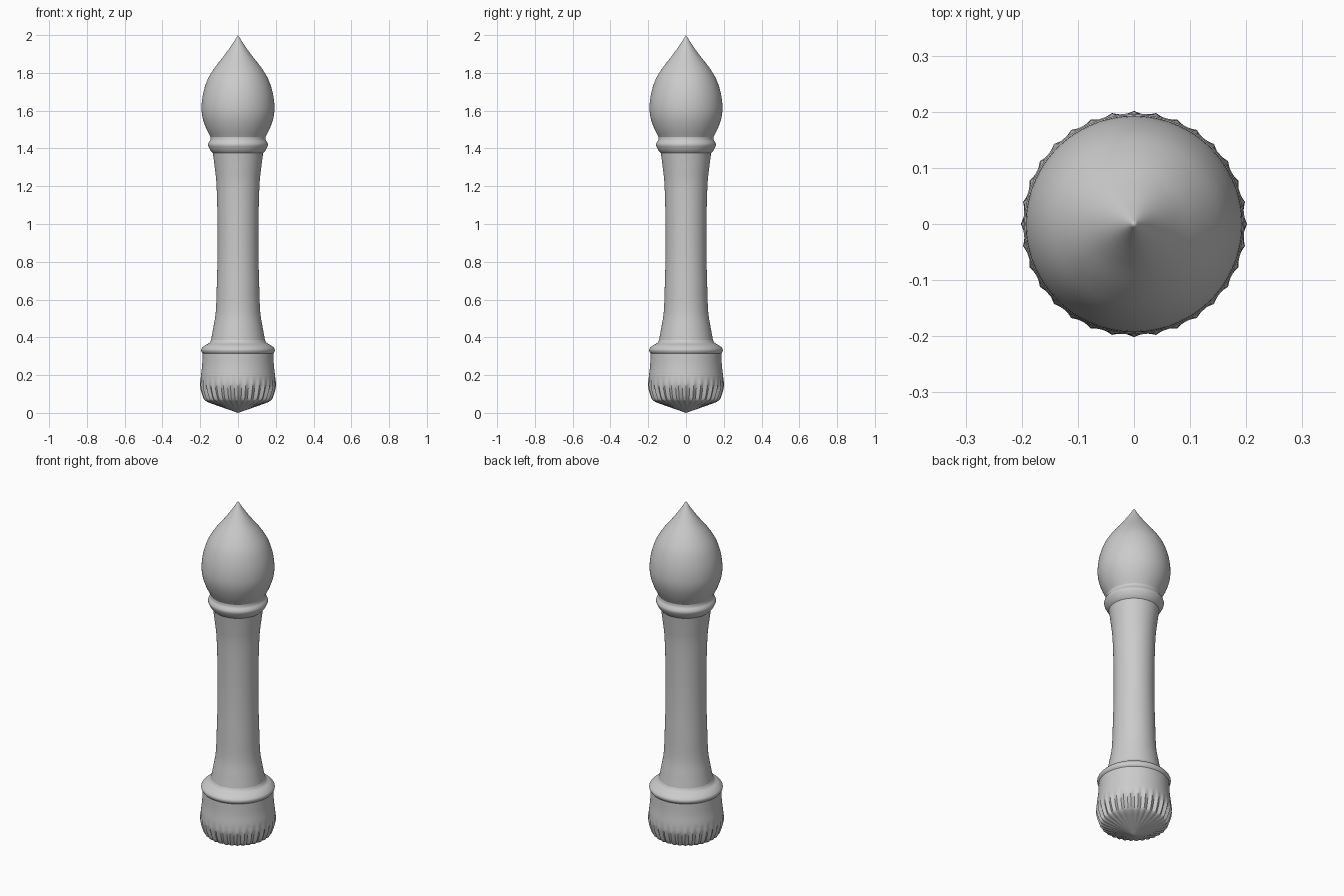
import bpy, bmesh
from math import sin, cos, pi, radians

if "Cube" in bpy.data.objects:
    bpy.data.objects.remove(bpy.data.objects["Cube"])

SEG, FLUTES = 128, 32


def refine(pts, n=4):
    # Catmull-Rom smoothing of a (radius, z) profile
    out = []
    for i in range(len(pts) - 1):
        a, b = pts[max(i - 1, 0)], pts[i]
        c, d = pts[i + 1], pts[min(i + 2, len(pts) - 1)]
        for k in range(n):
            t = k / n
            out.append(tuple(0.5 * (2 * q + (r - p) * t + (2 * p - 5 * q + 4 * r - s) * t * t
                                    + (3 * q - p - 3 * r + s) * t ** 3)
                             for p, q, r, s in zip(a, b, c, d)))
    return out + [pts[-1]]


def lathe(name, pts, flute=None, n=4):
    bm = bmesh.new()
    rings = []
    for r, z in refine(pts, n):
        if r < 0.0005:
            rings.append([bm.verts.new((0, 0, z))] * SEG)
            continue
        depth = flute(z, r) if flute else 0
        ring = []
        for i in range(SEG):
            a = 2 * pi * i / SEG
            rr = r - depth * (0.5 - 0.5 * cos(FLUTES * a))
            ring.append(bm.verts.new((rr * cos(a), rr * sin(a), z)))
        rings.append(ring)
    for lo, hi in zip(rings, rings[1:]):
        for i in range(SEG):
            j = (i + 1) % SEG
            bm.faces.new(list(dict.fromkeys((lo[i], lo[j], hi[j], hi[i]))))
    bmesh.ops.recalc_face_normals(bm, faces=bm.faces)
    me = bpy.data.meshes.new(name)
    bm.to_mesh(me)
    bm.free()
    ob = bpy.data.objects.new(name, me)
    bpy.context.collection.objects.link(ob)
    bpy.ops.object.select_all(action='DESELECT')
    ob.select_set(True)
    bpy.context.view_layer.objects.active = ob
    bpy.ops.object.shade_smooth_by_angle(angle=radians(50))
    return ob


def flute_depth(z, r):
    # Flutes fade out up the side and towards the centre of the underside
    return 0.012 * max(0, min(1, (0.19 - z) / 0.06)) * max(0, min(1, (r - 0.06) / 0.09))


# Fluted pommel with pointed underside
lathe("pommel", [(0, 0.0), (0.06, 0.021), (0.12, 0.042), (0.165, 0.06), (0.184, 0.08),
                 (0.201, 0.14), (0.197, 0.19), (0.19, 0.25), (0.187, 0.315)], flute_depth)
# Raised ring above the pommel
lathe("lower_ring", [(0.187, 0.315), (0.194, 0.326), (0.193, 0.34), (0.175, 0.358),
                     (0.153, 0.37), (0.143, 0.385)])
# Waisted shaft
lathe("shaft", [(0.143, 0.385), (0.131, 0.45), (0.118, 0.53), (0.113, 0.65), (0.108, 0.85),
                (0.109, 1.05), (0.114, 1.21), (0.122, 1.29), (0.133, 1.375)])
# Collar below the bulb
lathe("collar", [(0.133, 1.375), (0.146, 1.39), (0.158, 1.415), (0.156, 1.43),
                 (0.147, 1.445), (0.145, 1.46)])
# Teardrop bulb
lathe("bulb", [(0.145, 1.46), (0.17, 1.51), (0.188, 1.565), (0.193, 1.62), (0.185, 1.69),
               (0.161, 1.765), (0.122, 1.83), (0.075, 1.89), (0.035, 1.945), (0, 2.0)])
